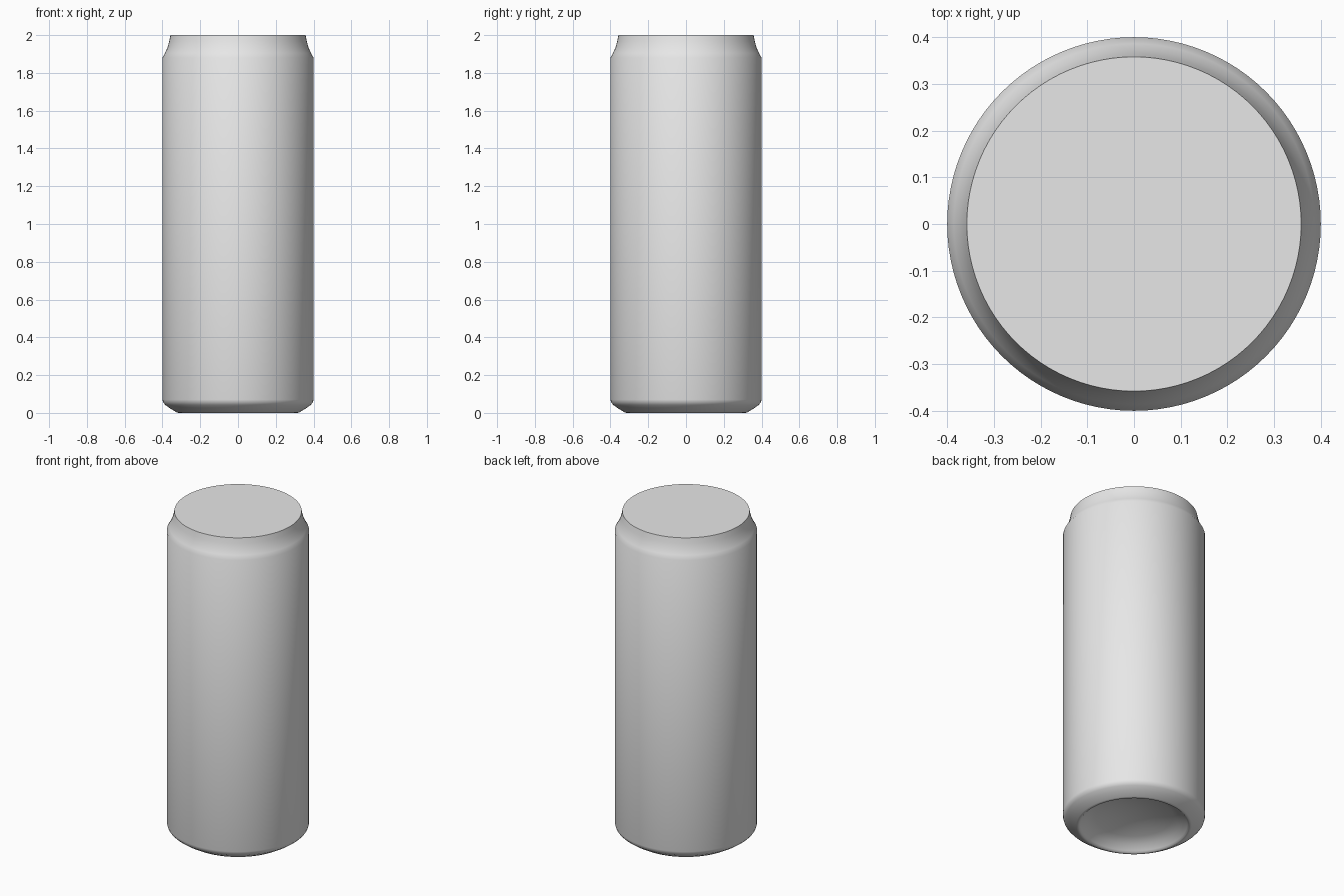
import bpy, bmesh, math

if "Cube" in bpy.data.objects:
    bpy.data.objects.remove(bpy.data.objects["Cube"])

SEGMENTS = 96

metal = bpy.data.materials.new("light_grey_metal")
metal.diffuse_color = (0.8, 0.8, 0.8, 1.0)
metal.use_nodes = True
metal.node_tree.nodes["Principled BSDF"].inputs["Base Color"].default_value = metal.diffuse_color


def lathe(name, profile, angle):
    """Spin a (radius, height) profile around z into a surface."""
    bm = bmesh.new()
    verts = [bm.verts.new((r, 0, z)) for r, z in profile]
    edges = [bm.edges.new(pair) for pair in zip(verts, verts[1:])]
    bmesh.ops.spin(bm, geom=verts + edges, cent=(0, 0, 0), axis=(0, 0, 1),
                   angle=2 * math.pi, steps=SEGMENTS)
    bmesh.ops.remove_doubles(bm, verts=bm.verts, dist=1e-5)
    bmesh.ops.recalc_face_normals(bm, faces=bm.faces)
    mesh = bpy.data.meshes.new(name)
    bm.to_mesh(mesh)
    bm.free()
    mesh.materials.append(metal)
    obj = bpy.data.objects.new(name, mesh)
    bpy.context.collection.objects.link(obj)
    bpy.ops.object.select_all(action='DESELECT')
    obj.select_set(True)
    bpy.context.view_layer.objects.active = obj
    bpy.ops.object.shade_smooth_by_angle(angle=math.radians(angle))
    return obj


# Closed can: hollow base, rounded foot, straight wall, concave neck, flat lid
base = [(0, 0.10), (0.12, 0.083), (0.22, 0.06), (0.27, 0.038), (0.30, 0.01)]
foot = [(0.308, 0.002), (0.316, 0), (0.325, 0.003), (0.36, 0.024),
        (0.385, 0.042), (0.396, 0.055), (0.40, 0.07)]
neck = [(0.40, 1.88), (0.386, 1.905), (0.373, 1.935), (0.364, 1.968), (0.358, 2.0)]
lid = [(0, 2.0)]
lathe("can", base + foot + neck + lid, 55)
